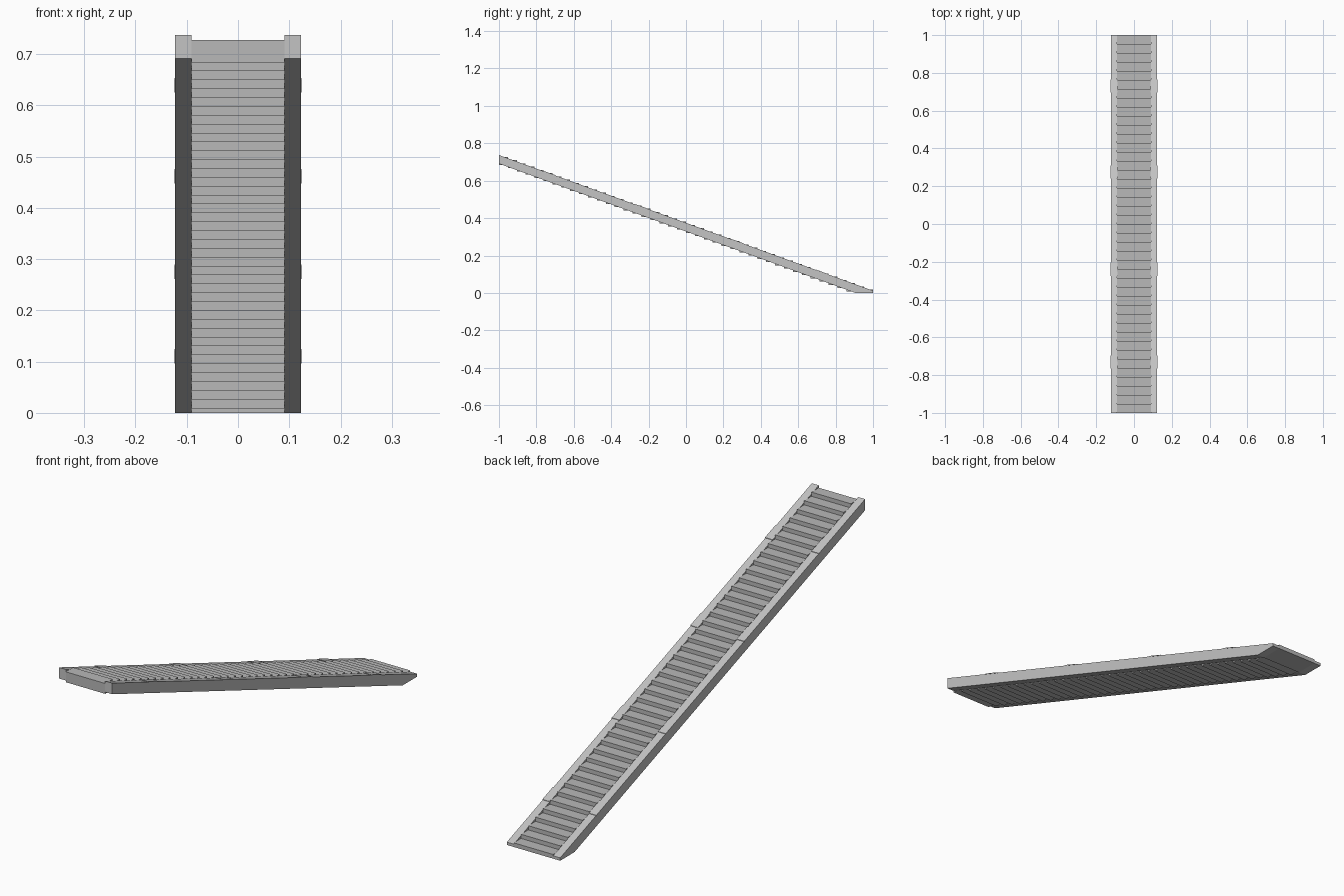
import bpy
import bmesh

STEPS = 42
TOP_Z = 0.727            # top of the highest tread
RISE = TOP_Z / STEPS
RUN = 2 / STEPS
SLAB = 0.043             # height of each step block
INNER, OUTER = 0.0906, 0.1225
RAIL_TOP, RAIL_LOW, SLOPE = 0.737, 0.691, 0.3625

cube = bpy.data.objects.get("Cube")
if cube:
    bpy.data.objects.remove(cube, do_unlink=True)


def make_material(name, value):
    mat = bpy.data.materials.new(name)
    mat.use_nodes = True
    colour = (value, value, value, 1)
    mat.diffuse_color = colour
    mat.node_tree.nodes["Principled BSDF"].inputs["Base Color"].default_value = colour
    return mat


def extrude_profile(name, profile, x0, x1, mat):
    """Sweep a closed (y, z) outline from x0 to x1."""
    bm = bmesh.new()
    face = bm.faces.new([bm.verts.new((x0, y, z)) for y, z in profile])
    new = bmesh.ops.extrude_face_region(bm, geom=[face])["geom"]
    verts = [v for v in new if isinstance(v, bmesh.types.BMVert)]
    bmesh.ops.translate(bm, vec=(x1 - x0, 0, 0), verts=verts)
    bmesh.ops.recalc_face_normals(bm, faces=bm.faces)
    mesh = bpy.data.meshes.new(name)
    bm.to_mesh(mesh)
    bm.free()
    mesh.materials.append(mat)
    obj = bpy.data.objects.new(name, mesh)
    bpy.context.collection.objects.link(obj)
    return obj


def rail_top(y):
    return RAIL_TOP - SLOPE * (y + 1)


step_grey = make_material("step grey", 0.48)
rail_grey = make_material("rail grey", 0.55)

# Stepped flight: treads above, matching steps below, cut off at the floor
upper, lower = [], []
for i in range(STEPS):
    y, z = -1 + i * RUN, TOP_Z - i * RISE
    base = max(0, z - SLAB)
    upper += [(y, z), (y + RUN, z)]
    if base > 0 or not lower or lower[-1][1] > 0:
        lower += [(y, base), (y + RUN, base)]
    else:
        lower[-1] = (y + RUN, 0)
extrude_profile("steps", upper + lower[::-1], -INNER, INNER, step_grey)

# Sloping side rails with a flat foot, and thin joint plates on top
foot_y = -1 + RAIL_LOW / SLOPE
rail = [(-1, RAIL_TOP), (1, rail_top(1)), (1, 0), (foot_y, 0), (-1, RAIL_LOW)]
for side, sign in (("left", 1), ("right", -1)):
    extrude_profile(side + "_rail", rail, sign * INNER, sign * OUTER, rail_grey)
    for n, y in enumerate((-0.73, -0.24, 0.275, 0.73), 1):
        a, b = y - 0.035, y + 0.035
        plate = [(a, rail_top(a) + 0.002), (b, rail_top(b) + 0.002),
                 (b, rail_top(b) - 0.001), (a, rail_top(a) - 0.001)]
        extrude_profile(f"{side}_joint_plate_{n}", plate,
                        sign * (INNER - 0.002), sign * (OUTER + 0.0015), rail_grey)
